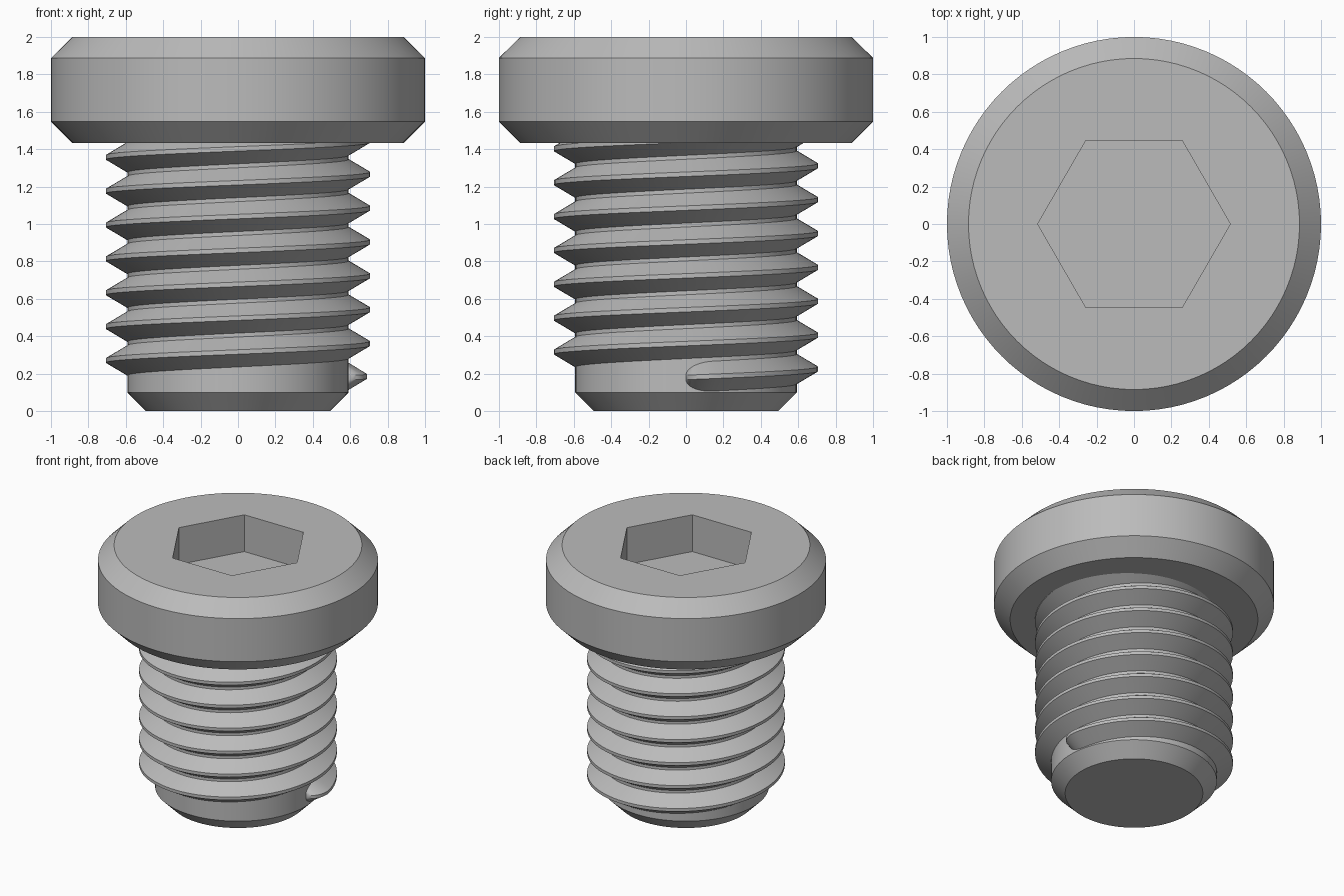
import bpy, bmesh, math

cube = bpy.data.objects.get("Cube")
if cube:
    bpy.data.objects.remove(cube, do_unlink=True)

SIDES = 96
ROOT, CREST = 0.592, 0.706      # thread radii
PITCH, START_Z = 0.181, 0.18
ROOT_HALF, CREST_HALF = 0.08, 0.012

steel = bpy.data.materials.new("steel grey")
steel.use_nodes = True
colour = (0.5, 0.5, 0.5, 1)
steel.diffuse_color = colour
steel.node_tree.nodes["Principled BSDF"].inputs["Base Color"].default_value = colour


def finish(name, bm):
    """Turn a bmesh into a named steel object."""
    bmesh.ops.recalc_face_normals(bm, faces=bm.faces)
    mesh = bpy.data.meshes.new(name)
    bm.to_mesh(mesh)
    bm.free()
    mesh.materials.append(steel)
    obj = bpy.data.objects.new(name, mesh)
    bpy.context.collection.objects.link(obj)
    return obj


def select(obj):
    bpy.ops.object.select_all(action='DESELECT')
    obj.select_set(True)
    bpy.context.view_layer.objects.active = obj


def smooth(obj):
    select(obj)
    bpy.ops.object.shade_smooth_by_angle(angle=math.radians(25))


def skin(bm, rings, closed):
    """Bridge successive rings of vertices and cap both ends."""
    for a, b in zip(rings, rings[1:]):
        n = len(a)
        for i in range(n):
            j = (i + 1) % n
            bm.faces.new((a[i], a[j], b[j], b[i]))
    if closed:
        bm.faces.new(rings[0])
        bm.faces.new(rings[-1])


def lathe(name, profile, sides=SIDES):
    """Solid of revolution from (radius, height) pairs."""
    bm = bmesh.new()
    rings = []
    for r, z in profile:
        angles = [math.tau * i / sides for i in range(sides)]
        rings.append([bm.verts.new((r * math.cos(a), r * math.sin(a), z)) for a in angles])
    skin(bm, rings, True)
    return finish(name, bm)


# Chamfered head with a hexagonal socket
head = lathe("head", [(0.885, 1.433), (1, 1.547), (1, 1.887), (0.885, 2)])
cutter = lathe("socket_cutter", [(0.515, 1.71), (0.515, 2.2)], sides=6)
cutter.hide_render = True
cut = head.modifiers.new("socket", 'BOOLEAN')
cut.operation = 'DIFFERENCE'
cut.solver = 'EXACT'
cut.object = cutter
select(head)
bpy.ops.object.modifier_apply(modifier=cut.name)
bpy.data.objects.remove(cutter, do_unlink=True)
smooth(head)

# Shaft with a chamfered tip
smooth(lathe("shaft", [(0.492, 0), (ROOT, 0.1), (ROOT, 1.5)]))

# Right-hand thread, rounded in at its start and running up into the head
bm = bmesh.new()
ramp = math.radians(14)
turn_end = math.tau * 7.4
angles = [ramp * (i / 12) ** 2 for i in range(12)]
count = int((turn_end - ramp) / math.tau * SIDES)
angles += [ramp + (turn_end - ramp) * i / count for i in range(count + 1)]
rings = []
for a in angles:
    t = min(a / ramp, 1)
    grow = math.sqrt(1 - (1 - t) ** 2)
    crest = ROOT + (CREST - ROOT) * grow
    half = CREST_HALF + (ROOT_HALF - CREST_HALF) * grow
    z = START_Z + PITCH * a / math.tau
    section = [(ROOT - 0.02, -half), (ROOT, -half), (crest + 0.0005, -CREST_HALF),
               (crest + 0.0005, CREST_HALF), (ROOT, half), (ROOT - 0.02, half)]
    rings.append([bm.verts.new((r * math.cos(a), r * math.sin(a), z + dz)) for r, dz in section])
skin(bm, rings, True)
smooth(finish("thread", bm))
